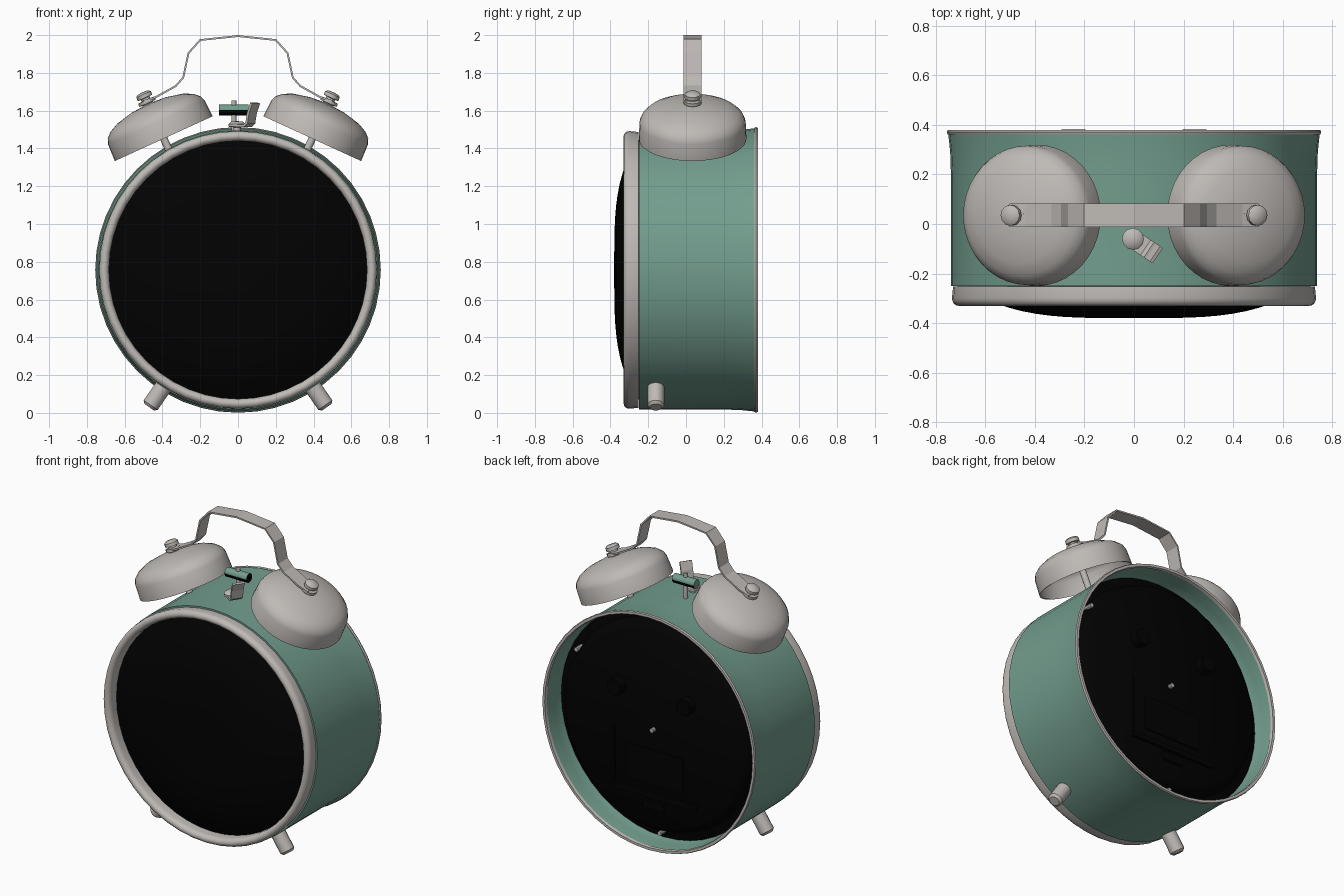
import bpy, bmesh, math
from mathutils import Vector, Matrix

if "Cube" in bpy.data.objects:
    bpy.data.objects.remove(bpy.data.objects["Cube"], do_unlink=True)


def material(name, rgb):
    m = bpy.data.materials.new(name)
    m.use_nodes = True
    m.diffuse_color = (*rgb, 1)
    bsdf = m.node_tree.nodes["Principled BSDF"]
    bsdf.inputs["Base Color"].default_value = (*rgb, 1)
    return m


GREEN = material("sage green", (0.17, 0.34, 0.27))
METAL = material("warm grey metal", (0.52, 0.49, 0.465))
BLACK = material("black", (0.0005, 0.0005, 0.0005))

CENTRE = Vector((0, 0, 0.757))
BACK = Vector((0, 1, 0))
UP = Vector((0, 0, 1))
BELL_Y = 0.035


def finish(bm, name, mat, smooth=True):
    bmesh.ops.remove_doubles(bm, verts=bm.verts, dist=1e-5)
    bmesh.ops.recalc_face_normals(bm, faces=bm.faces)
    mesh = bpy.data.meshes.new(name)
    bm.to_mesh(mesh)
    bm.free()
    ob = bpy.data.objects.new(name, mesh)
    bpy.context.collection.objects.link(ob)
    mesh.materials.append(mat)
    if smooth:
        bpy.ops.object.select_all(action='DESELECT')
        ob.select_set(True)
        bpy.context.view_layer.objects.active = ob
        bpy.ops.object.shade_smooth_by_angle(angle=math.radians(40))
    return ob


def lathe(name, profile, mat, origin, axis=UP, sides=48, ring=False):
    """Spin (radius, height) points about an axis through origin."""
    bm = bmesh.new()
    verts = [bm.verts.new((r, 0, h)) for r, h in profile]
    edges = [bm.edges.new(pair) for pair in zip(verts, verts[1:])]
    if ring:
        edges.append(bm.edges.new((verts[-1], verts[0])))
    bmesh.ops.spin(bm, geom=verts + edges, cent=(0, 0, 0), axis=(0, 0, 1),
                   angle=math.tau, steps=sides)
    turn = axis.to_track_quat('Z', 'Y').to_matrix().to_4x4()
    bmesh.ops.transform(bm, matrix=Matrix.Translation(origin) @ turn, verts=bm.verts)
    return finish(bm, name, mat)


def rod(name, start, end, r, mat, sides=12, bevel=0.0):
    start, end = Vector(start), Vector(end)
    h = (end - start).length
    profile = [(0, 0), (r, 0), (r, h - bevel), (r - bevel, h), (0, h)]
    return lathe(name, profile, mat, start, (end - start).normalized(), sides)


def box(name, centre, size, mat):
    bm = bmesh.new()
    bmesh.ops.create_cube(bm, size=1)
    m = Matrix.Translation(centre) @ Matrix.Diagonal((*size, 1))
    bmesh.ops.transform(bm, matrix=m, verts=bm.verts)
    return finish(bm, name, mat, smooth=False)


def strip(name, path, half_width, thickness, place):
    """Bent metal strip following (x, z) points, placed by a matrix."""
    bm = bmesh.new()
    rows = [[bm.verts.new(place @ Vector((x, s * half_width, z))) for s in (-1, 1)]
            for x, z in path]
    for a, b in zip(rows, rows[1:]):
        bm.faces.new((a[0], a[1], b[1], b[0]))
    ob = finish(bm, name, METAL, smooth=False)
    solid = ob.modifiers.new("thickness", 'SOLIDIFY')
    solid.thickness = thickness
    solid.offset = 0


# Case: open-backed drum with a slight flare at the rear
lathe("case", [(0.7, -0.25), (0.739, -0.25), (0.739, 0.2), (0.742, 0.29),
               (0.75, 0.367), (0.738, 0.367), (0.73, 0.29), (0.726, 0.2),
               (0.7, 0.16)], GREEN, CENTRE, BACK, ring=True)
lathe("back_rim", [(0.752, 0.362), (0.756, 0.371), (0.752, 0.38),
                   (0.736, 0.38), (0.733, 0.362)], METAL, CENTRE, BACK, ring=True)

# Front bezel with a rounded lip, and domed face
arc = [math.pi * i / 8 for i in range(9)]
lip = [(0.709 + 0.026 * math.cos(a), -0.299 - 0.031 * math.sin(a)) for a in arc]
lathe("bezel", [(0.73, -0.252)] + lip + [(0.683, -0.25)], METAL, CENTRE, BACK, ring=True)
dome = [(0.684 * i / 12, -0.38 + 0.125 * (i / 12) ** 3.6) for i in range(13)]
lathe("face_glass", dome + [(0.684, -0.245), (0, -0.245)], BLACK, CENTRE, BACK)

# Recessed back panel with a raised plateau
lathe("back_panel", [(0, 0.19), (0.728, 0.19), (0.728, 0.225), (0.67, 0.24),
                     (0.65, 0.3), (0.62, 0.325), (0, 0.325)],
      BLACK, CENTRE, BACK)

# Back controls, battery door and screws
for side, label in ((1, "left"), (-1, "right")):
    rod(f"{label}_setting_knob", (0.245 * side, 0.32, 0.98),
        (0.245 * side, 0.381, 0.98), 0.052, BLACK, 20, 0.004)
box("battery_door", (-0.01, 0.326, 0.515), (0.4, 0.02, 0.22), BLACK)
box("battery_ledge", (-0.01, 0.328, 0.335), (0.6, 0.03, 0.03), BLACK)
box("battery_latch", (-0.01, 0.328, 0.275), (0.14, 0.03, 0.05), BLACK)
box("panel_rib", (0.28, 0.326, 0.53), (0.015, 0.02, 0.38), BLACK)
for name, x, z, tip in (("centre_pin", 0, 0.757, 0.35), ("upper_screw", 0.57, 1.105, 0.3),
                        ("lower_screw", -0.02, 0.085, 0.3)):
    rod(name, (x, tip - 0.07, z), (x, tip, z), 0.014, METAL, 8)

# Feet, bells, posts and nuts on both sides
tilt = math.radians(24.6)
for side, label in ((1, "left"), (-1, "right")):
    rod(f"{label}_foot", (side * 0.37, -0.16, 0.175), (side * 0.47, -0.16, 0.03),
        0.045, METAL, 16, 0.014)
    axis = Vector((side * math.sin(tilt), 0, math.cos(tilt)))
    base = Vector((side * 0.393, BELL_Y, 1.452))
    lathe(f"{label}_bell", [(0.285, 0), (0.281, 0.095), (0.27, 0.123), (0.242, 0.15),
                            (0.192, 0.174), (0.1, 0.195), (0, 0.203), (0, 0.195),
                            (0.1, 0.187), (0.187, 0.166), (0.236, 0.142),
                            (0.263, 0.117), (0.274, 0.092), (0.279, 0)],
          METAL, base, axis, 40)
    rod(f"{label}_bell_post", base - axis * 0.1, base + axis * 0.19, 0.02, METAL)
    lathe(f"{label}_bell_nut", [(0, 0.18), (0.03, 0.18), (0.03, 0.204), (0.047, 0.206),
                                (0.047, 0.224), (0.025, 0.226), (0.025, 0.236),
                                (0.042, 0.238), (0.042, 0.258), (0.03, 0.268),
                                (0, 0.27)], METAL, base, axis, 12)

# Carrying handle
half = [(0.5, 1.65), (0.435, 1.672), (0.33, 1.73), (0.29, 1.775), (0.262, 1.905),
        (0.2, 1.974)]
strip("handle", [(-x, z) for x, z in half] + [(0, 1.995)] + half[::-1],
      0.048, 0.01, Matrix.Translation((0, BELL_Y, 0)))

# Hammer: green barrel, dark underside and end, on a slim stem
hammer = rod("hammer", (-0.1, BELL_Y, 1.603), (0.055, BELL_Y, 1.603), 0.029, GREEN, 16)
hammer.data.materials.append(BLACK)
for face in hammer.data.polygons:
    if face.normal.z < -0.05 or face.normal.x > 0.5:
        face.material_index = 1
rod("hammer_stem", (-0.022, BELL_Y, 1.47), (-0.022, BELL_Y, 1.655), 0.013, METAL)

# Alarm stop button with a bent lever
button = Vector((-0.005, -0.06, 1.5))
lathe("stop_button", [(0, -0.05), (0.02, -0.05), (0.02, 0.012), (0.044, 0.015),
                      (0.044, 0.03), (0.03, 0.042), (0, 0.045)], METAL,
      button, sides=12)
strip("stop_lever", [(0, 0.02), (0.065, 0.02), (0.085, 0.035), (0.095, 0.09),
                     (0.115, 0.14)], 0.037, 0.014,
      Matrix.Translation(button) @ Matrix.Rotation(math.radians(-34), 4, 'Z'))
